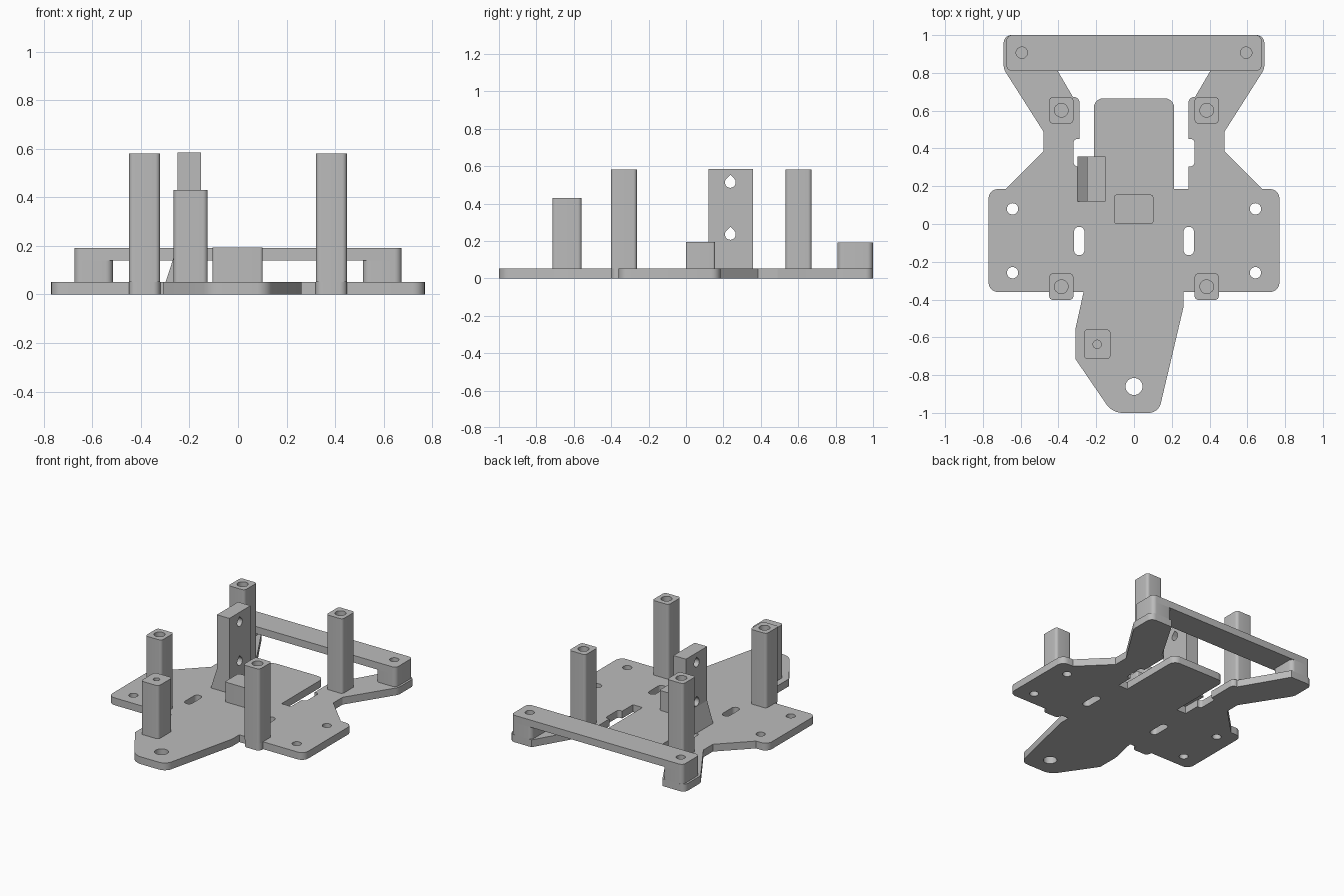
import bpy, bmesh
from math import sin, cos, pi, radians
from mathutils import Vector, Matrix

if "Cube" in bpy.data.objects:
    bpy.data.objects.remove(bpy.data.objects["Cube"])

grey = bpy.data.materials.new("plain grey")
grey.use_nodes = True
grey.diffuse_color = (0.5, 0.5, 0.5, 1)
grey.node_tree.nodes["Principled BSDF"].inputs["Base Color"].default_value = (0.5, 0.5, 0.5, 1)

# Axis maps: profile plane to world
XY = Matrix.Identity(4)
YZ = Matrix(((0, 0, 1, 0), (1, 0, 0, 0), (0, 1, 0, 0), (0, 0, 0, 1)))
XZ = Matrix(((1, 0, 0, 0), (0, 0, 1, 0), (0, 1, 0, 0), (0, 0, 0, 1)))


def rounded(points, steps=6):
    """Outline of (x, y) or (x, y, corner setback) with the corners rounded."""
    out = []
    for i, p in enumerate(points):
        c = Vector(p[:2])
        if len(p) < 3:
            out.append(c)
            continue
        a = c + (Vector(points[i - 1][:2]) - c).normalized() * p[2]
        b = c + (Vector(points[(i + 1) % len(points)][:2]) - c).normalized() * p[2]
        for k in range(steps + 1):
            t = k / steps
            wa, wc, wb = (1 - t) ** 2, 1.41 * t * (1 - t), t * t
            out.append((a * wa + c * wc + b * wb) / (wa + wc + wb))
    return out


def box(x0, x1, y0, y1, r=0.02):
    return rounded([(x0, y0, r), (x1, y0, r), (x1, y1, r), (x0, y1, r)])


def circle(x, y, r, n=32):
    return [Vector((x + r * cos(2 * pi * k / n), y + r * sin(2 * pi * k / n))) for k in range(n)]


def teardrop(x, y, r):
    arc = [radians(135 + 270 * k / 24) for k in range(25)]
    return [Vector((x + r * cos(a), y + r * sin(a))) for a in arc] + [Vector((x, y + r * 1.41))]


def prism(name, loops, low, high, axes=XY):
    """Extrude an outline with holes between two levels."""
    curve = bpy.data.curves.new(name, "CURVE")
    curve.dimensions, curve.fill_mode = "2D", "BOTH"
    curve.extrude = (high - low) / 2
    for loop in loops:
        spline = curve.splines.new("POLY")
        spline.points.add(len(loop) - 1)
        for point, co in zip(spline.points, loop):
            point.co = (co[0], co[1], 0, 1)
        spline.use_cyclic_u = True
    helper = bpy.data.objects.new(name + " profile", curve)
    bpy.context.collection.objects.link(helper)
    bpy.context.view_layer.update()
    mesh = bpy.data.meshes.new_from_object(
        helper.evaluated_get(bpy.context.evaluated_depsgraph_get()))
    bpy.data.objects.remove(helper)
    mesh.transform(axes @ Matrix.Translation((0, 0, (low + high) / 2)))
    bm = bmesh.new()
    bm.from_mesh(mesh)
    bmesh.ops.remove_doubles(bm, verts=bm.verts, dist=0.0002)
    bmesh.ops.recalc_face_normals(bm, faces=bm.faces)
    bm.to_mesh(mesh)
    bm.free()
    mesh.name = name
    mesh.materials.clear()
    mesh.materials.append(grey)
    obj = bpy.data.objects.new(name, mesh)
    bpy.context.collection.objects.link(obj)
    bpy.ops.object.select_all(action="DESELECT")
    obj.select_set(True)
    bpy.context.view_layer.objects.active = obj
    bpy.ops.object.shade_smooth_by_angle(angle=radians(30))
    return obj


T = 0.052  # plate thickness

# Base plate: shared half outline, from the rear tongue round the arm to the front tab
half = [
    (0.213, 0.665, 0.05), (0.213, 0.185), (0.288, 0.185), (0.288, 0.305),
    (0.32, 0.305, 0.02), (0.32, 0.45, 0.02), (0.288, 0.45),
    (0.288, 0.672, 0.03), (0.323, 0.672), (0.515, 1.0),
    (0.69, 1.0, 0.04), (0.69, 0.82, 0.02), (0.48, 0.49), (0.48, 0.385),
    (0.68, 0.185), (0.77, 0.185, 0.05), (0.77, -0.36, 0.05),
    (0.45, -0.36), (0.45, -0.4, 0.03), (0.32, -0.4, 0.03), (0.32, -0.36),
]
nose = [(0.262, -0.36), (0.262, -0.44), (0.13, -1.0, 0.05), (-0.115, -1.0, 0.05),
        (-0.31, -0.715), (-0.31, -0.555), (-0.267, -0.36)]
outline = half + nose + [(-p[0], *p[1:]) for p in reversed(half)]
holes = [circle(0, -0.86, 0.045)]
for s in (-1, 1):
    holes += [circle(s * 0.643, y, 0.03) for y in (0.08, -0.258)]
    holes.append(box(s * 0.29 - 0.028, s * 0.29 + 0.028, -0.165, -0.015, 0.027))
prism("base_plate", [rounded(outline)] + holes, 0, T)

# Tall posts with bores, mirrored left and right
for side, s in (("right", -1), ("left", 1)):
    for end, y in (("rear", 0.602), ("front", -0.332)):
        x = s * 0.385
        prism(f"{end}_{side}_post",
              [box(x - 0.064, x + 0.064, y - 0.07, y + 0.07), circle(x, y, 0.036)], T, 0.582)

# Short front post
prism("short_front_post", [box(-0.265, -0.125, -0.715, -0.558), circle(-0.195, -0.637, 0.022)],
      T, 0.43)

# Centre block
prism("centre_block", [box(-0.105, 0.102, 0, 0.155, 0.012)], T, 0.193)

# Rear crossbar on two end blocks, bored through
bores = [circle(s * 0.594, 0.907, 0.03) for s in (-1, 1)]
prism("rear_crossbar", [box(-0.675, 0.675, 0.81, 1.0, 0.03)] + bores, 0.14, 0.191)
for side, s, bore in (("right", -1, bores[0]), ("left", 1, bores[1])):
    a, b = sorted((s * 0.515, s * 0.675))
    prism(f"crossbar_{side}_block", [box(a, b, 0.81, 1.0, 0.03), bore], T, 0.14)

# Upright bracket with teardrop holes, and its sloped brace
wall = [(0.12, T), (0.358, T), (0.358, 0.585), (0.12, 0.585)]
prism("upright_bracket", [wall, teardrop(0.237, 0.513, 0.029), teardrop(0.237, 0.235, 0.029)],
      -0.25, -0.152, YZ)
prism("bracket_brace", [[(-0.298, T), (-0.25, T), (-0.25, 0.2)]], 0.12, 0.358, XZ)
